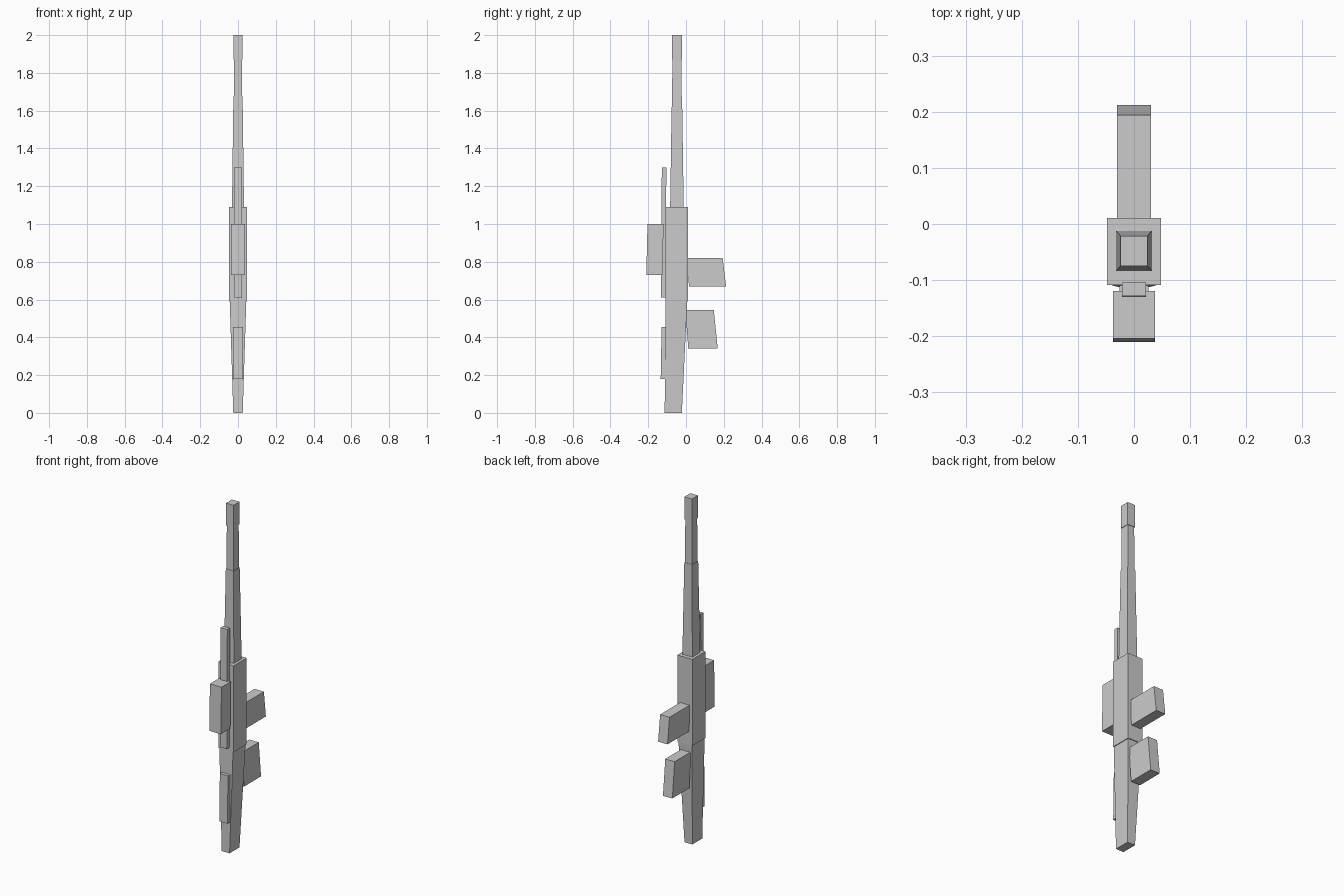
import bpy, bmesh


def block(name, z0, low, z1, high):
    """Tapered box: low and high are (half width, y front, y back) at z0 and z1."""
    bm = bmesh.new()
    rings = []
    for z, (w, ya, yb) in ((z0, low), (z1, high)):
        rings.append([bm.verts.new(p) for p in
                      ((-w, ya, z), (w, ya, z), (w, yb, z), (-w, yb, z))])
    a, b = rings
    bm.faces.new(a[::-1])
    bm.faces.new(b)
    for i in range(4):
        j = (i + 1) % 4
        bm.faces.new((a[i], a[j], b[j], b[i]))
    mesh = bpy.data.meshes.new(name)
    bm.to_mesh(mesh)
    bm.free()
    obj = bpy.data.objects.new(name, mesh)
    bpy.context.collection.objects.link(obj)
    return obj


# Main column: stock, receiver, barrel and muzzle
block("stock", 0.0, (0.025, -0.113, -0.022), 0.60, (0.044, -0.108, 0.007))
block("receiver", 0.59, (0.048, -0.109, 0.011), 1.09, (0.048, -0.109, 0.011))
block("rear_barrel", 1.08, (0.032, -0.084, -0.012), 1.62, (0.025, -0.076, -0.020))
block("front_barrel", 1.61, (0.023, -0.074, -0.022), 1.88, (0.021, -0.072, -0.024))
block("muzzle", 1.87, (0.024, -0.075, -0.021), 2.0, (0.024, -0.075, -0.021))

# Grip and magazine on the back side
block("grip", 0.34, (0.03, 0.012, 0.168), 0.545, (0.03, -0.003, 0.147))
block("magazine", 0.67, (0.03, 0.016, 0.212), 0.82, (0.03, 0.004, 0.194))

# Sight tube, sight housing and cheek rest on the front side
block("sight_tube", 0.61, (0.021, -0.133, -0.108), 1.30, (0.021, -0.128, -0.104))
block("sight_housing", 0.73, (0.037, -0.210, -0.124), 1.0, (0.037, -0.204, -0.119))
block("cheek_rest", 0.18, (0.026, -0.134, -0.110), 0.455, (0.026, -0.129, -0.105))
